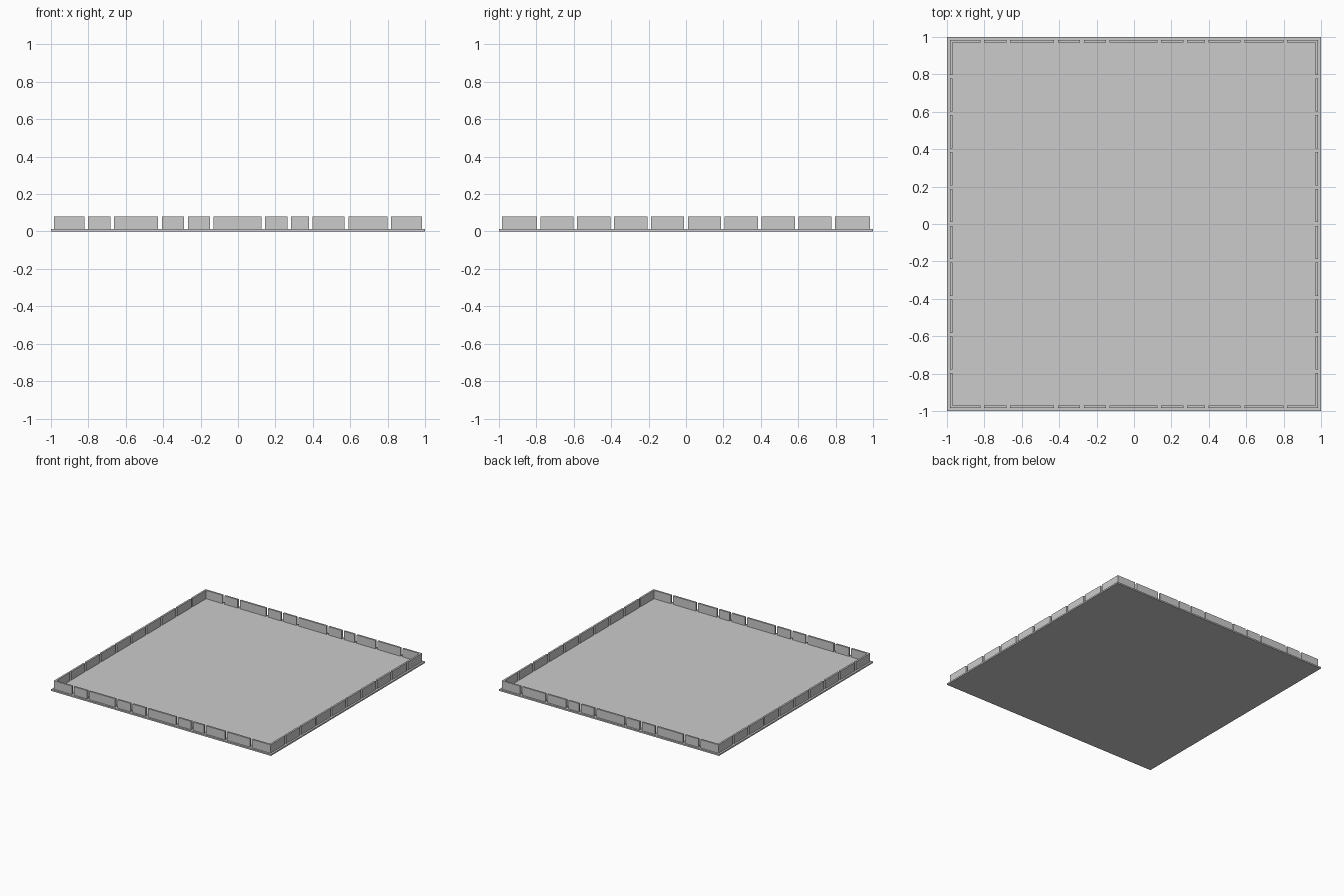
import bpy
import bmesh

cube = bpy.data.objects.get("Cube")
if cube:
    bpy.data.objects.remove(cube, do_unlink=True)

grey = bpy.data.materials.new("light grey")
grey.use_nodes = True
colour = (0.6, 0.6, 0.6, 1)
grey.diffuse_color = colour
grey.node_tree.nodes["Principled BSDF"].inputs["Base Color"].default_value = colour

BASE = 0.012   # slab thickness
TOP = 0.081    # wall top
OUT = 0.985    # outer wall face
THICK = 0.015
GAP = 0.019


def prism(name, outline, z0, z1):
    """Extrude a flat outline between two heights."""
    bm = bmesh.new()
    face = bm.faces.new([bm.verts.new((x, y, z0)) for x, y in outline])
    ext = bmesh.ops.extrude_face_region(bm, geom=[face])
    for v in ext["geom"]:
        if isinstance(v, bmesh.types.BMVert):
            v.co.z = z1
    bmesh.ops.recalc_face_normals(bm, faces=bm.faces)
    mesh = bpy.data.meshes.new(name)
    bm.to_mesh(mesh)
    bm.free()
    mesh.materials.append(grey)
    obj = bpy.data.objects.new(name, mesh)
    bpy.context.collection.objects.link(obj)


def rect(x0, x1, y0, y1):
    return [(x0, y0), (x1, y0), (x1, y1), (x0, y1)]


# Floor slab
prism("floor_slab", rect(-1, 1, -1, 1), 0, BASE)

# Gap centres along the front/back walls and along the side walls
front_gaps = [-0.812, -0.672, -0.417, -0.278, -0.14, 0.135, 0.273, 0.39, 0.58, 0.808]
side_gaps = [0.197 * i for i in range(-4, 5)]
inner = OUT - THICK

# Straight wall panels between neighbouring gaps
for s, front, side in ((-1, "front", "right"), (1, "back", "left")):
    y0, y1 = sorted((s * OUT, s * inner))
    for i, (a, b) in enumerate(zip(front_gaps, front_gaps[1:])):
        prism(f"{front}_panel_{i + 1}", rect(a + GAP / 2, b - GAP / 2, y0, y1), BASE, TOP)
    for i, (a, b) in enumerate(zip(side_gaps, side_gaps[1:])):
        prism(f"{side}_panel_{i + 1}", rect(y0, y1, a + GAP / 2, b - GAP / 2), BASE, TOP)

# L-shaped corner panels
for sx, side in ((-1, "right"), (1, "left")):
    for sy, end in ((-1, "front"), (1, "back")):
        ex = front_gaps[0 if sx < 0 else -1] + sx * GAP / 2
        ey = sy * (side_gaps[-1] + GAP / 2)
        prism(f"{end}_{side}_corner",
              [(ex, sy * OUT), (sx * OUT, sy * OUT), (sx * OUT, ey),
               (sx * inner, ey), (sx * inner, sy * inner), (ex, sy * inner)],
              BASE, TOP)
